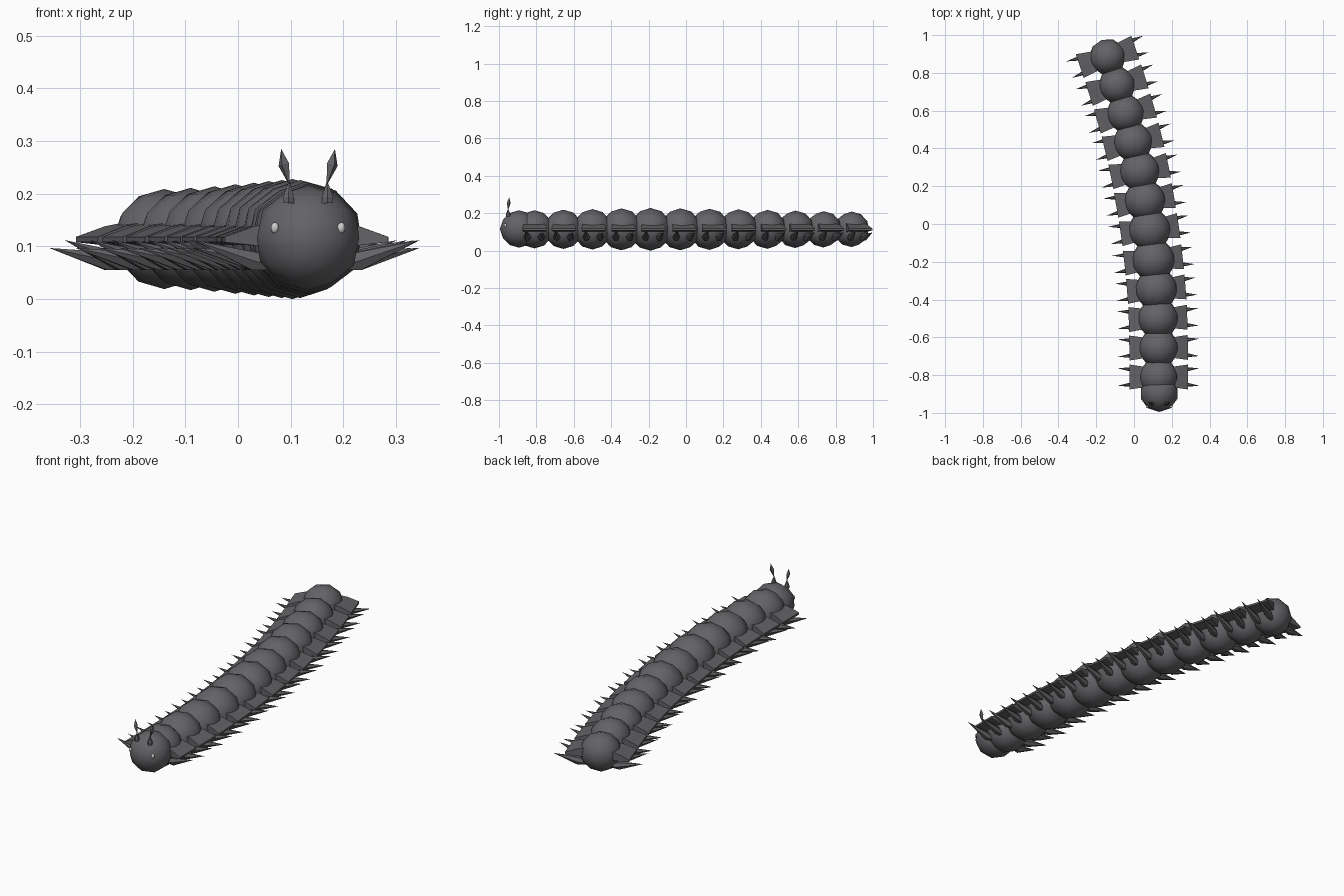
import bpy, bmesh, math
from mathutils import Matrix, Vector

if "Cube" in bpy.data.objects:
    bpy.data.objects.remove(bpy.data.objects["Cube"])


def material(name, rgb):
    m = bpy.data.materials.new(name)
    m.diffuse_color = (*rgb, 1)
    m.use_nodes = True
    m.node_tree.nodes["Principled BSDF"].inputs["Base Color"].default_value = m.diffuse_color
    return m


SHELL = material("dark grey shell", (0.125, 0.125, 0.135))
EYE = material("pale eye", (0.6, 0.6, 0.6))


def finish(name, bm, mat, smooth=None):
    bmesh.ops.recalc_face_normals(bm, faces=bm.faces)
    me = bpy.data.meshes.new(name)
    bm.to_mesh(me)
    bm.free()
    me.materials.append(mat)
    ob = bpy.data.objects.new(name, me)
    bpy.context.collection.objects.link(ob)
    if smooth:
        bpy.ops.object.select_all(action='DESELECT')
        ob.select_set(True)
        bpy.context.view_layer.objects.active = ob
        bpy.ops.object.shade_smooth_by_angle(angle=math.radians(smooth))
    return ob


def ball(name, centre, radii, mat, yaw=0):
    bm = bmesh.new()
    m = (Matrix.Translation(centre) @ Matrix.Rotation(yaw, 4, 'Z')
         @ Matrix.Diagonal((*radii, 1)))
    bmesh.ops.create_icosphere(bm, subdivisions=2, radius=1, matrix=m)
    return finish(name, bm, mat, 60)


def spindle(bm, points, radii, matrix, sides=6):
    """Loft rings along a path; a zero radius becomes a point."""
    pts = [Vector(p) for p in points]
    axis = (pts[-1] - pts[0]).to_track_quat('Z', 'Y')
    rings = []
    for p, r in zip(pts, radii):
        angles = [2 * math.pi * i / sides for i in range(sides if r else 1)]
        rings.append([bm.verts.new(matrix @ (p + axis @ Vector(
            (r * math.cos(a), r * math.sin(a), 0)))) for a in angles])
    for a, b in zip(rings, rings[1:]):
        for i in range(sides):
            j = (i + 1) % sides
            quad = [a[i % len(a)], a[j % len(a)], b[j % len(b)], b[i % len(b)]]
            bm.faces.new(list(dict.fromkeys(quad)))


def side_plate(bm, s, matrix):
    """Flat wedge flaring out from one side of a segment."""
    rings = []
    for x, y, low, high in ((0.05, 0.05, 0.10, 0.148), (0.10, 0.058, 0.102, 0.138),
                            (0.155, 0.066, 0.108, 0.118)):
        rings.append([bm.verts.new(matrix @ Vector((s * x, *yz))) for yz in
                      ((-y, low), (y, low), (y, high), (-y, high))])
    for a, b in zip(rings, rings[1:]):
        for i in range(4):
            j = (i + 1) % 4
            bm.faces.new((a[i], a[j], b[j], b[i]))
    bm.faces.new(rings[0])
    bm.faces.new(rings[-1])


# Body path: x, y and radius of each segment
path = [(0.13, -0.81, 0.102), (0.13, -0.655, 0.105), (0.127, -0.50, 0.108),
        (0.118, -0.345, 0.112), (0.103, -0.19, 0.114), (0.083, -0.03, 0.112),
        (0.058, 0.125, 0.110), (0.03, 0.28, 0.107), (-0.005, 0.435, 0.104),
        (-0.045, 0.585, 0.100), (-0.09, 0.735, 0.097), (-0.14, 0.885, 0.095)]
MID = 0.114

for k, (x, y, r) in enumerate(path):
    x0, y0, _ = path[max(k - 1, 0)]
    x1, y1, _ = path[min(k + 1, len(path) - 1)]
    yaw = -math.atan2(x1 - x0, y1 - y0)
    place = Matrix.Translation((x, y, 0)) @ Matrix.Rotation(yaw, 4, 'Z')
    ball(f"body_segment_{k + 1}", (x, y, MID), (r * 1.03, r, r), SHELL, yaw)

    # Side plates
    bm = bmesh.new()
    for s in (-1, 1):
        side_plate(bm, s, place)
    finish(f"side_plates_{k + 1}", bm, SHELL)

    # Two pointed legs on each side
    bm = bmesh.new()
    for s in (-1, 1):
        for f, tip in ((-1, 0.112), (1, 0.097)):
            spindle(bm, [(s * 0.03, f * 0.03, 0.055), (s * 0.10, f * 0.037, 0.072),
                         (s * 0.215, f * 0.046, tip)], (0, 0.02, 0), place)
    finish(f"legs_{k + 1}", bm, SHELL, 40)

# Head
hx, hy = 0.133, -0.893
ball("head", (hx, hy, 0.116), (0.102, 0.102, 0.1), SHELL)
head = Matrix.Translation((hx, hy, 0))
for s, side in ((-1, "left"), (1, "right")):
    ball(f"eye_{side}", (hx + s * 0.063, hy - 0.073, 0.135),
         (0.008, 0.008, 0.011), EYE)
    # Antenna: cone socket with a leaning diamond tip
    bm = bmesh.new()
    spindle(bm, [(s * 0.037, -0.058, 0.182), (s * 0.037, -0.058, 0.194),
                 (s * 0.036, -0.058, 0.226)], (0.012, 0.012, 0), head)
    spindle(bm, [(s * 0.035, -0.058, 0.215), (s * 0.046, -0.055, 0.255),
                 (s * 0.051, -0.052, 0.285)], (0, 0.011, 0), head, 4)
    finish(f"antenna_{side}", bm, SHELL)
